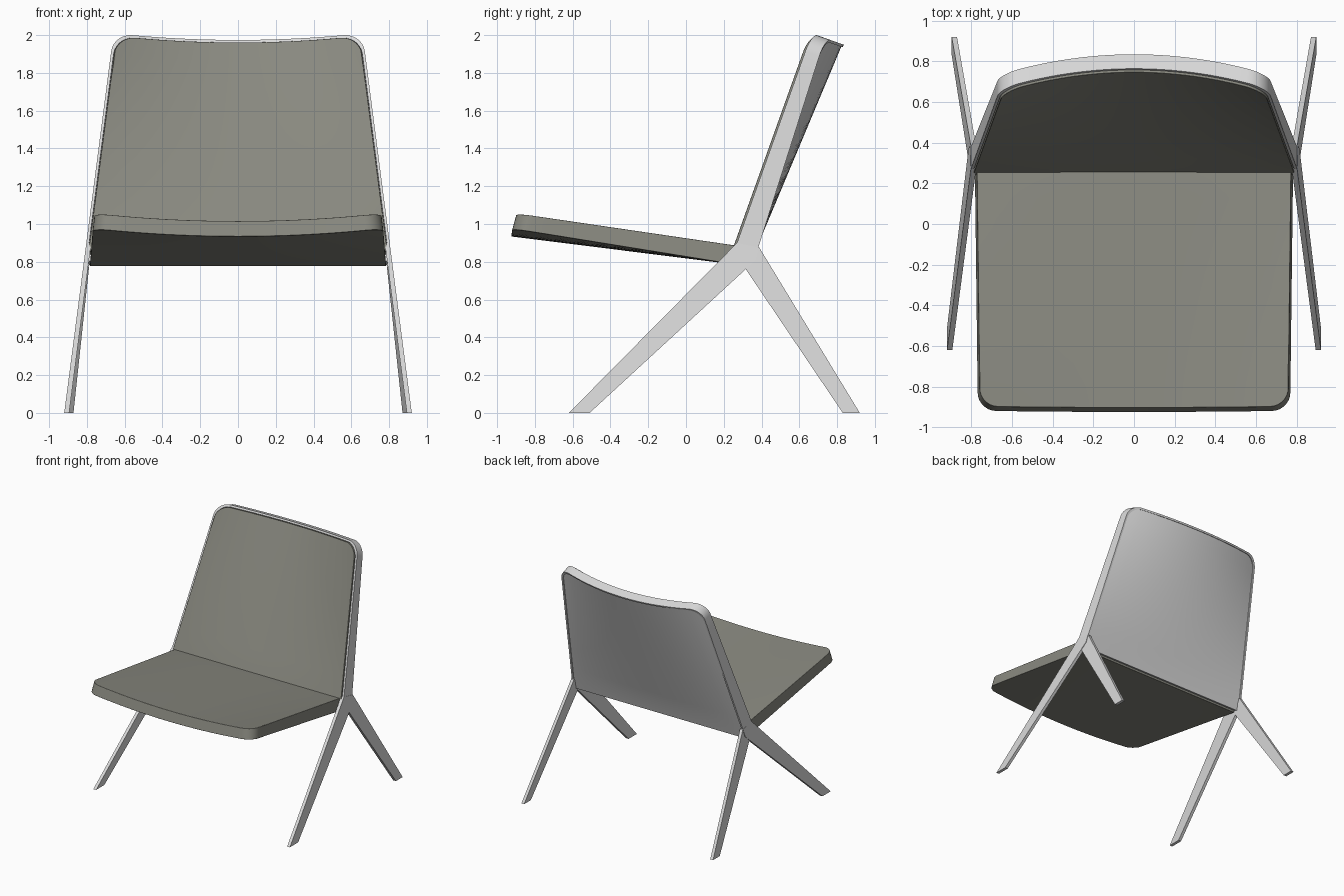
import bpy, bmesh, math
from mathutils import Vector

if "Cube" in bpy.data.objects:
    bpy.data.objects.remove(bpy.data.objects["Cube"])


def material(name, rgb):
    m = bpy.data.materials.new(name)
    m.diffuse_color = (*rgb, 1)
    m.use_nodes = True
    m.node_tree.nodes["Principled BSDF"].inputs["Base Color"].default_value = m.diffuse_color
    return m


FABRIC = material("warm grey fabric", (0.25, 0.25, 0.215))
FRAME = material("light grey frame", (0.70, 0.70, 0.70))


def finish(name, bm, mat, bevel=0):
    bmesh.ops.recalc_face_normals(bm, faces=bm.faces)
    me = bpy.data.meshes.new(name)
    bm.to_mesh(me)
    bm.free()
    me.materials.append(mat)
    ob = bpy.data.objects.new(name, me)
    bpy.context.collection.objects.link(ob)
    bpy.ops.object.select_all(action='DESELECT')
    ob.select_set(True)
    bpy.context.view_layer.objects.active = ob
    bpy.ops.object.shade_smooth_by_angle(angle=math.radians(35))
    if bevel:
        b = ob.modifiers.new("soft edge", 'BEVEL')
        b.width = bevel
        b.segments = 3
        b.limit_method = 'ANGLE'
        b.angle_limit = math.radians(50)
    return ob


class Sheet:
    """Curved tapering sheet: u across, s along the slope, d through the thickness."""

    def __init__(self, origin, direction, normal, length, w0, taper, sag, r):
        self.o = Vector((0, *origin))
        self.t = Vector((0, *direction)).normalized()
        self.n = Vector((0, *normal)).normalized()
        self.L, self.w0, self.taper, self.sag, self.r = length, w0, taper, sag, r

    def point(self, u, s, d, inset):
        w = self.w0 - self.taper * s - inset
        d += self.sag * max(s, 0) / self.L * (1 - u * u)
        p = self.o + self.t * s + self.n * d
        p.x = u * w
        return p

    def grid(self, d, inset=0, s0=0.0, rows=12):
        # columns gather at the rounded far corners
        W, r = self.w0 - self.taper * self.L - inset, self.r
        half = [(W - r) * i / 9 for i in range(10)]
        half += [W - r + r * math.sin(math.pi / 2 * i / 7) for i in range(1, 8)]
        cols = []
        for x in [-h for h in reversed(half[1:])] + half:
            dx = min(r, max(0, abs(x) - (W - r)))
            end = self.L - inset - r + math.sqrt(max(0, r * r - dx * dx))
            cols.append([self.point(x / W, s, d(s), inset) for s in
                         (s0 + (end - s0) * j / rows for j in range(rows + 1))])
        return cols


def slab(name, front, back, mat, bevel=0):
    # closed pad between two matching grids
    bm = bmesh.new()
    n, m = len(front), len(front[0])
    A, B = [[[bm.verts.new(p) for p in c] for c in g] for g in (front, back)]
    for G in (A, B):
        for i in range(n - 1):
            for j in range(m - 1):
                bm.faces.new((G[i][j], G[i + 1][j], G[i + 1][j + 1], G[i][j + 1]))
    rim = [(0, j) for j in range(m)] + [(i, m - 1) for i in range(1, n)]
    rim += [(n - 1, j) for j in range(m - 2, -1, -1)] + [(i, 0) for i in range(n - 2, 0, -1)]
    for (i, j), (k, l) in zip(rim, rim[1:] + rim[:1]):
        bm.faces.new((A[i][j], A[k][l], B[k][l], B[i][j]))
    return finish(name, bm, mat, bevel)


def outline(g):
    return g[0][:-1] + [c[-1] for c in g] + g[-1][-2::-1]


# Seat pad
seat = Sheet((0.27, 0.885), (-1, 0.147), (-0.147, -1), 1.19, 0.783, 0.012, 0.042, 0.09)
slab("seat", seat.grid(lambda s: 0, 0.01, -0.06),
     seat.grid(lambda s: 0.1 - 0.014 * s, 0, -0.06), FABRIC, 0.01)

# Back pad and back shell
back = Sheet((0.27, 0.90), (0.336, 0.942), (0.942, -0.336), 1.178, 0.803, 0.122, 0.105, 0.1)
depth = lambda s: 0.115 - 0.034 * s
slab("back_pad", back.grid(lambda s: -0.011, 0.018, -0.05),
     back.grid(lambda s: 0.045, 0.018, -0.05), FABRIC, 0.008)
slab("back_shell", back.grid(lambda s: 0.046, 0.013, -0.085),
     back.grid(lambda s: depth(s) - 0.008, 0.013, -0.085), FRAME)

# Frame band wrapped around the back
bm = bmesh.new()
loops = [outline(back.grid(d, inset, -0.02)) for d, inset in
         ((lambda s: 0, 0), (depth, 0), (depth, 0.015), (lambda s: 0, 0.015))]
V = [[bm.verts.new(p) for p in lp] for lp in loops]
for k in range(4):
    a, b = V[k], V[(k + 1) % 4]
    for i in range(len(a) - 1):
        bm.faces.new((a[i], a[i + 1], b[i + 1], b[i]))
for e in (0, -1):
    bm.faces.new([v[e] for v in V])
finish("back_frame", bm, FRAME)


# Splayed flat legs
def leg(name, profile, x0, lean, side):
    bm = bmesh.new()
    outer, inner = [[bm.verts.new((side * (x0 - lean * z - t), y, z)) for y, z in profile]
                    for t in (0, 0.026)]
    bm.faces.new(outer)
    bm.faces.new(inner)
    for i in range(len(profile)):
        k = (i + 1) % len(profile)
        bm.faces.new((outer[i], outer[k], inner[k], inner[i]))
    finish(name, bm, FRAME)


for side, tag in ((-1, "left"), (1, "right")):
    leg("front_leg_" + tag, [(-0.62, 0), (-0.51, 0), (0.37, 0.81), (0.388, 0.875), (0.27, 0.90)],
        0.92, 0.13, side)
    leg("rear_leg_" + tag, [(0.83, 0), (0.92, 0), (0.388, 0.875), (0.31, 0.77)],
        0.897, 0.107, side)
